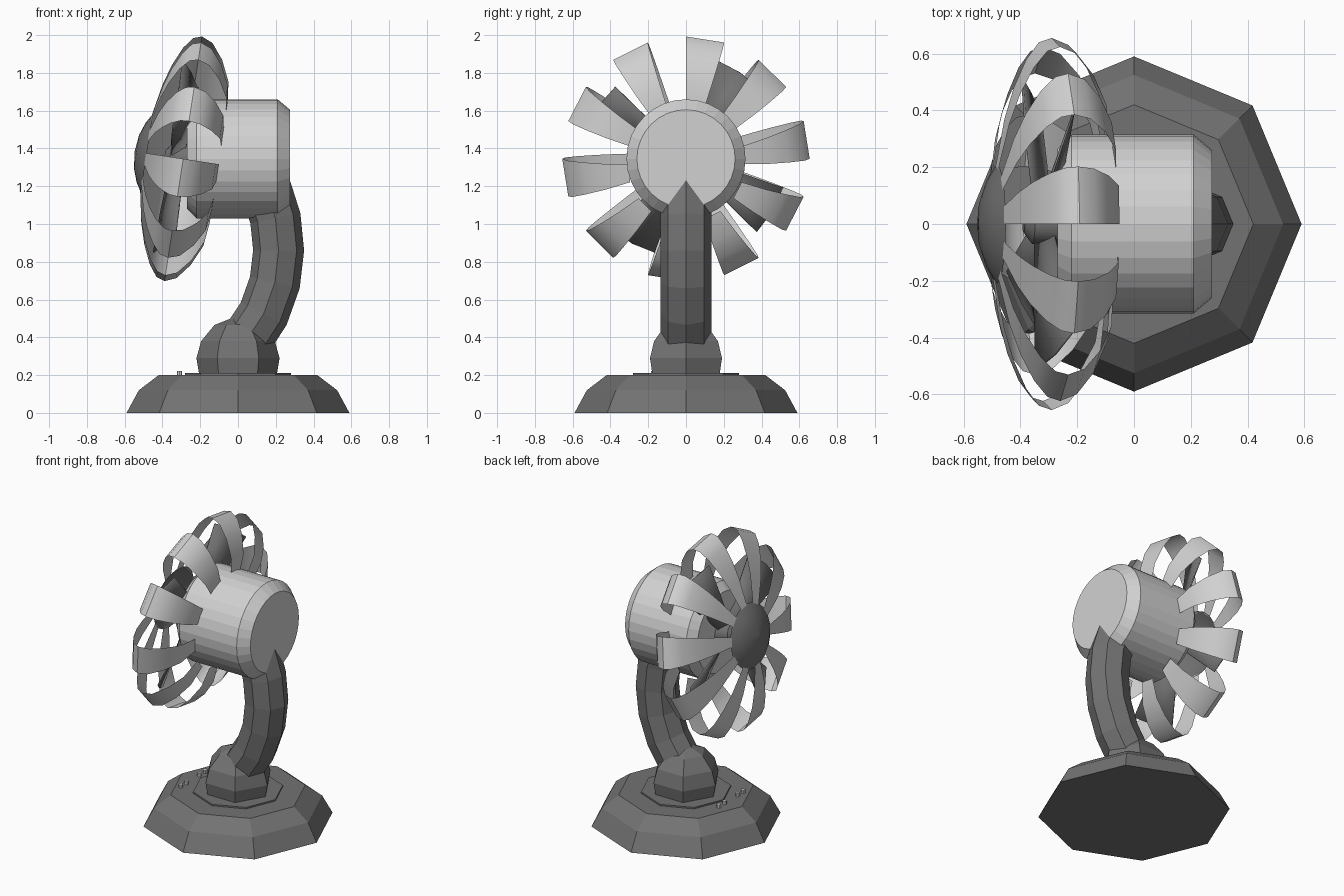
import bpy, bmesh
from math import sin, cos, pi, radians
from mathutils import Matrix, Vector

cube = bpy.data.objects.get("Cube")
if cube:
    bpy.data.objects.remove(cube)


def material(name, value):
    m = bpy.data.materials.new(name)
    m.use_nodes = True
    colour = (value, value, value, 1)
    m.diffuse_color = colour
    m.node_tree.nodes["Principled BSDF"].inputs["Base Color"].default_value = colour
    return m


DARK = material("dark grey", 0.17)
LIGHT = material("light grey", 0.64)


def finish(name, bm, mat, matrix=None, smooth=False, fix_normals=True):
    bmesh.ops.remove_doubles(bm, verts=bm.verts, dist=1e-5)
    if fix_normals:
        bmesh.ops.recalc_face_normals(bm, faces=bm.faces)
    mesh = bpy.data.meshes.new(name)
    bm.to_mesh(mesh)
    bm.free()
    mesh.materials.append(mat)
    obj = bpy.data.objects.new(name, mesh)
    bpy.context.collection.objects.link(obj)
    if matrix:
        obj.matrix_world = matrix
    if smooth:
        bpy.ops.object.select_all(action='DESELECT')
        obj.select_set(True)
        bpy.context.view_layer.objects.active = obj
        bpy.ops.object.shade_smooth_by_angle(angle=radians(35))
    return obj


def loft(bm, rings, step=1, caps=True):
    """Bridge closed rings; step 2 leaves out every other strip."""
    rows = [[bm.verts.new(p) for p in ring] for ring in rings]
    n = len(rows[0])
    for a, b in zip(rows, rows[1:]):
        for i in range(0, n, step):
            j = (i + 1) % n
            bm.faces.new((a[i], a[j], b[j], b[i]))
    if caps:
        bm.faces.new(rows[0])
        bm.faces.new(rows[-1])


def revolve(name, profile, n, mat, axis='Z', matrix=None, smooth=False,
            step=1, caps=True):
    """Profile points are (position along axis, radius)."""
    rings = []
    for u, r in profile:
        r = max(r, 0.001)
        ring = [(r * cos(2 * pi * k / n), r * sin(2 * pi * k / n)) for k in range(n)]
        rings.append([(a, b, u) if axis == 'Z' else (u, b, a) for a, b in ring])
    bm = bmesh.new()
    loft(bm, rings, step, caps)
    return finish(name, bm, mat, matrix, smooth, fix_normals=caps)


# Octagonal base, turntable plate and faceted dome
revolve("base", [(0, .59), (.12, .525), (.2, .42)], 8, DARK)
revolve("base_plate", [(.195, .28), (.21, .28)], 8, DARK)
revolve("base_dome", [(.2, .205), (.29, .22), (.38, .195), (.465, .125), (.515, 0)],
        6, DARK)

# Small control buttons
for i, y in enumerate((-.17, -.11, .03, .09)):
    revolve(f"button_{i + 1}", [(.195, .014), (.222, .014)], 8, LIGHT,
            matrix=Matrix.Translation((-.31, y, 0)))

# Curved octagonal arm
path = [Vector((x, 0, z)) for x, z in
        ((.05, .394), (.136, .525), (.195, .69), (.215, .86),
         (.198, 1.03), (.15, 1.18), (.09, 1.3))]
rings = []
for i, p in enumerate(path):
    t = (path[min(i + 1, len(path) - 1)] - path[max(i - 1, 0)]).normalized()
    out = Vector((t.z, 0, -t.x))
    rings.append([p + .135 * (out * cos(k * pi / 4) + Vector((0, 1, 0)) * sin(k * pi / 4))
                  for k in range(8)])
bm = bmesh.new()
loft(bm, rings)
finish("arm", bm, DARK)

# Motor housing with chamfered ends
revolve("motor_housing", [(-.27, .265), (-.22, .315), (.21, .315), (.275, .26)],
        32, LIGHT, axis='X', matrix=Matrix.Translation((0, 0, 1.345)))

# Tilted fan head
tilt = Matrix.Translation((-.29, 0, 1.345)) @ Matrix.Rotation(radians(8.7), 4, 'Y')

# Cage ribs: alternate strips of one turned profile
revolve("cage_ribs",
        [(.19, .31), (.175, .44), (.124, .55), (.06, .63), (0, .655), (-.045, .64),
         (-.09, .58), (-.135, .48), (-.168, .37), (-.2, .2)],
        20, LIGHT, axis='X', matrix=tilt, smooth=True, step=2, caps=False)

# Front dish where the ribs meet
revolve("cage_dish", [(-.195, .21), (-.225, .16), (-.25, .09), (-.26, 0)],
        20, DARK, axis='X', matrix=tilt, smooth=True, caps=False)

# Rotor hub and shaft
revolve("rotor_hub", [(-.1, .03), (-.07, .07), (.02, .08), (.12, .08)],
        16, DARK, axis='X', matrix=tilt, smooth=True)

# Four pitched blades
for i in range(4):
    bm = bmesh.new()
    centre = radians(32 + 90 * i)
    rows = []
    for r, half, pitch in ((.05, 30, .03), (.3, 15, .045), (.54, 14, .05)):
        row = []
        for s in (-1, 0, 1):
            a = centre + s * radians(half)
            row.append((-.03 + s * pitch, r * sin(a), r * cos(a)))
        rows.append([bm.verts.new(p) for p in row])
    for a, b in zip(rows, rows[1:]):
        for k in range(2):
            bm.faces.new((a[k], a[k + 1], b[k + 1], b[k]))
    blade = finish(f"blade_{i + 1}", bm, DARK, tilt, smooth=True)
    solid = blade.modifiers.new("thickness", 'SOLIDIFY')
    solid.thickness = .008
    solid.offset = 0
